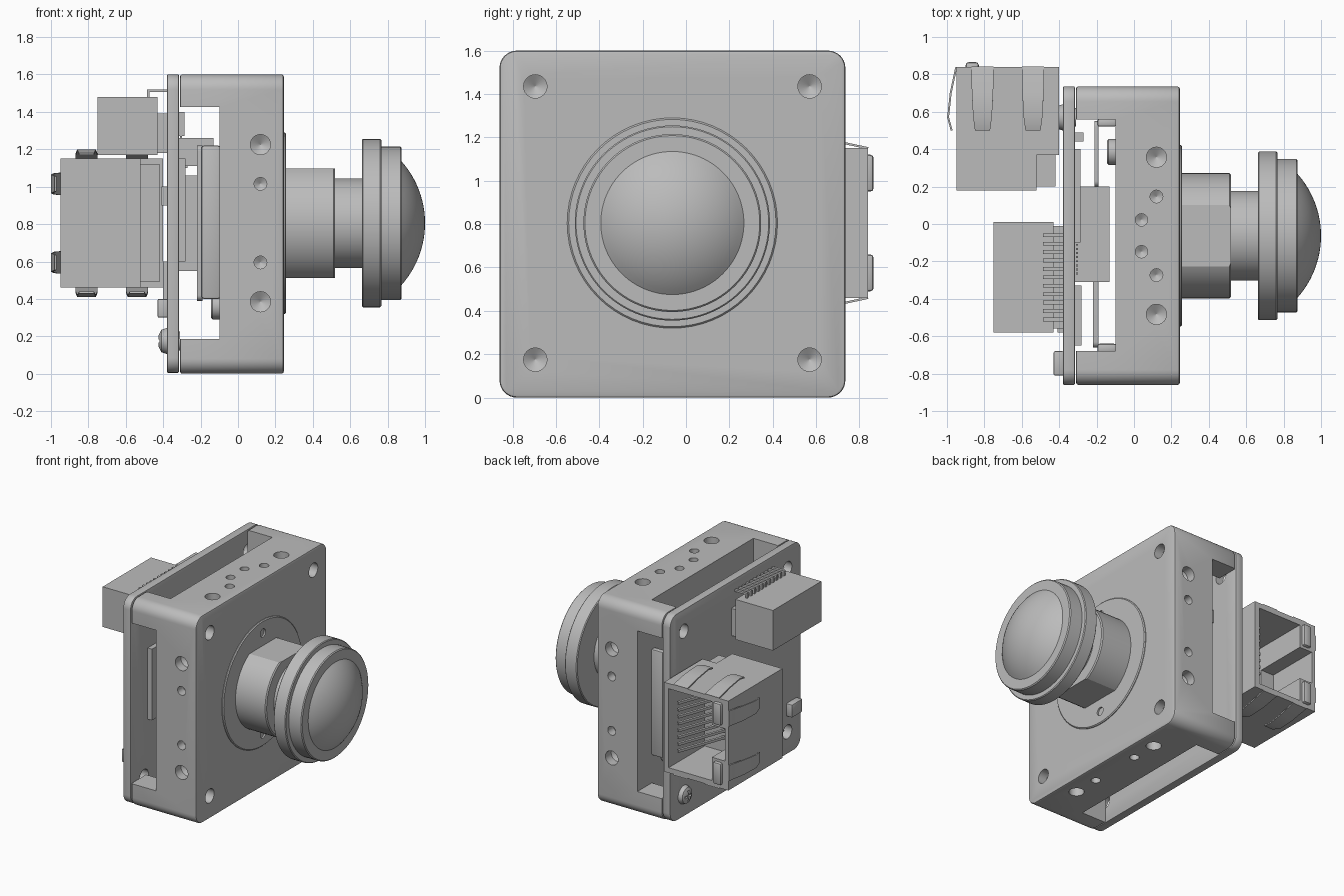
import bpy, bmesh, math
from mathutils import Vector, Matrix

cube = bpy.data.objects.get("Cube")
if cube:
    bpy.data.objects.remove(cube, do_unlink=True)

grey = bpy.data.materials.new("plain grey")
grey.use_nodes = True
grey.diffuse_color = (0.5, 0.5, 0.5, 1)
grey.node_tree.nodes["Principled BSDF"].inputs["Base Color"].default_value = (0.5, 0.5, 0.5, 1)

CY, CZ = -0.063, 0.805            # optical axis
Y0, Y1, Z0, Z1 = -0.86, 0.735, 0.0, 1.6


def activate(ob):
    bpy.ops.object.select_all(action='DESELECT')
    ob.select_set(True)
    bpy.context.view_layer.objects.active = ob


def finish(name, bm):
    bmesh.ops.recalc_face_normals(bm, faces=bm.faces)
    me = bpy.data.meshes.new(name)
    bm.to_mesh(me)
    bm.free()
    me.materials.append(grey)
    ob = bpy.data.objects.new(name, me)
    bpy.context.collection.objects.link(ob)
    return ob


def smooth(ob):
    activate(ob)
    bpy.ops.object.shade_smooth_by_angle(angle=math.radians(30))


def modify(ob, kind, **settings):
    mod = ob.modifiers.new(kind.title(), kind)
    for key, value in settings.items():
        setattr(mod, key, value)
    activate(ob)
    bpy.ops.object.modifier_apply(modifier=mod.name)


def box(name, x, y, z, bevel=0, corner=0):
    """Box from three (low, high) ranges; corner rounds the edges along x."""
    bm = bmesh.new()
    bmesh.ops.create_cube(bm, size=1)
    for v in bm.verts:
        v.co = Vector([r[0] if c < 0 else r[1] for r, c in zip((x, y, z), v.co)])
    if corner:
        edges = [e for e in bm.edges if abs(e.verts[0].co.x - e.verts[1].co.x) > 1e-5]
        bmesh.ops.bevel(bm, geom=edges, offset=corner, segments=8, profile=0.5, affect='EDGES')
    ob = finish(name, bm)
    if bevel:
        modify(ob, 'BEVEL', width=bevel, segments=2, limit_method='ANGLE', angle_limit=math.radians(40))
    smooth(ob)
    return ob


def lathe(name, profile, origin=(0, CY, CZ), axis=(1, 0, 0), steps=64):
    """Spin (distance, radius) pairs round an axis through origin."""
    bm = bmesh.new()
    turn = Vector((1, 0, 0)).rotation_difference(Vector(axis)).to_matrix()
    rings = []
    for d, r in profile:
        ring = []
        for i in range(steps):
            a = 2 * math.pi * i / steps
            ring.append(bm.verts.new(Vector(origin) + turn @ Vector((d, r * math.cos(a), r * math.sin(a)))))
        rings.append(ring)
    for a, b in zip(rings, rings[1:]):
        for i in range(steps):
            j = (i + 1) % steps
            bm.faces.new((a[i], a[j], b[j], b[i]))
    bm.faces.new(rings[0])
    bm.faces.new(rings[-1])
    bmesh.ops.remove_doubles(bm, verts=bm.verts, dist=1e-5)
    ob = finish(name, bm)
    smooth(ob)
    return ob


def cut(ob, cutters):
    for c in cutters:
        modify(ob, 'BOOLEAN', object=c, operation='DIFFERENCE', solver='EXACT')
        bpy.data.objects.remove(c, do_unlink=True)
    smooth(ob)


def drill(point, inward, r):
    """Blind hole with a conical end."""
    return lathe("drill_cutter", [(-0.05, r), (0.07, r), (0.07 + r * 0.6, 0.002)], point, inward, 24)


# Housing: solid front block with four corner posts
housing = box("housing", (-0.31, 0.245), (Y0, Y1), (Z0, Z1), 0.012, 0.08)
cutters = [box("slot", (-0.4, -0.1), (-1, 1), (0.185, 1.425)),
           box("slot", (-0.4, -0.1), (-0.68, 0.56), (-1, 2))]
corners = [(y, z) for y in (-0.695, 0.57) for z in (0.175, 1.435)]
cutters += [drill((0.245, y, z), (-1, 0, 0), 0.054) for y, z in corners]
for offset, r in ((0.42, 0.054), (0.21, 0.034)):
    for s in (-1, 1):
        o = s * offset
        cutters += [drill((0.12, Y0, CZ + o), (0, 1, 0), r), drill((0.12, Y1, CZ + o), (0, -1, 0), r),
                    drill((0.12, CY + o, Z1), (0, 0, -1), r), drill((0.12, CY + o, Z0), (0, 0, 1), r)]
cutters += [drill((0.04, CY + s * 0.085, Z1), (0, 0, -1), 0.033) for s in (-1, 1)]
cut(housing, cutters)

# Main circuit board with corner holes
board = box("main_board", (-0.38, -0.316), (Y0, Y1), (Z0 + 0.005, Z1), 0.006, 0.08)
cut(board, [lathe("hole", [(-0.5, 0.054), (-0.2, 0.054)], (0, y, z), steps=24)
            for y, z in corners])
screw = lathe("board_screw", [(-0.31, 0.05), (-0.38, 0.05), (-0.38, 0.07), (-0.41, 0.06), (-0.425, 0.03)],
              (0, 0.57, 0.175), steps=32)
cut(screw, [box("cross", (-0.5, -0.408), (0.53, 0.61), (0.166, 0.184)),
            box("cross", (-0.5, -0.408), (0.561, 0.579), (0.135, 0.215))])

# Lens mount plate
plate = lathe("mount_plate", [(0.2, 0.485), (0.25, 0.485), (0.257, 0.478)])
cut(plate, [lathe("hole", [(0.22, 0.032), (0.3, 0.032)], (0, CY, CZ + s * 0.39), steps=24) for s in (-1, 1)])

# Lens holder: a barrel with flats above and below
holder = lathe("lens_holder", [(0.24, 0.335), (0.51, 0.335), (0.518, 0.327)])
cut(holder, [box("flat", (0.1, 0.7), (-0.6, 0.5), z) for z in ((CZ + 0.292, 1.4), (0.2, CZ - 0.292))])

# Lens barrel and domed glass
lathe("lens_barrel", [(0.5, 0.24), (0.662, 0.24), (0.662, 0.444), (0.668, 0.45), (0.76, 0.45), (0.766, 0.444),
                      (0.766, 0.41), (0.868, 0.41), (0.875, 0.403), (0.875, 0.32)], steps=96)
R = 0.498
reach = math.asin(0.33 / R)
lathe("front_glass", [(0.86, 0.33)] + [(1 - R + R * math.cos(reach * (1 - i / 12)),
                                        R * math.sin(reach * (1 - i / 12))) for i in range(13)], steps=96)

# Sensor board, its side rails and the parts between the boards
box("sensor_board", (-0.22, -0.19), (-0.66, 0.2), (0.39, 1.22), corner=0.03)
box("sensor_board_edge", (-0.21, -0.19), (0.2, 0.55), (0.4, 1.21), corner=0.03)
for name, y in (("front_rail", (-0.69, -0.64)), ("back_rail", (0.52, 0.565))):
    rail = box(name, (-0.195, -0.095), y, (0.4, 1.22), 0.012)
box("board_connector", (-0.317, -0.21), (-0.31, 0.2), (0.55, 1.06))
box("upper_connector", (-0.317, -0.13), (-0.31, 0.2), (1.11, 1.26))
box("front_chip", (-0.317, -0.28), (-0.65, -0.33), (0.6, 1.15))
box("upper_chip", (-0.317, -0.285), (-0.1, 0.4), (1.27, 1.4))
box("back_chip", (-0.317, -0.27), (0.44, 0.49), (1.1, 1.2))
lathe("inner_screw", [(-0.09, 0.07), (-0.135, 0.07), (-0.145, 0.06)], (0, 0.385, 0.36), steps=32)
for i in range(20):
    y = -0.27 + i * 0.022
    box("connector_pin", (-0.31, -0.3), (y, y + 0.01), (1.255, 1.27))

# Small parts on the outer face of the board
box("side_switch", (-0.43, -0.375), (-0.81, -0.68), (0.3, 0.4), 0.008)
box("lower_chip", (-0.4, -0.375), (-0.5, -0.2), (0.35, 0.6))
box("small_chip", (-0.41, -0.375), (-0.58, -0.48), (0.9, 1.0))

# Pin header with bent pins
box("header_body", (-0.75, -0.43), (-0.58, 0.01), (1.17, 1.48))
box("header_foot", (-0.435, -0.375), (-0.56, -0.01), (1.18, 1.39))
for i in range(11):
    y = -0.06 - i * 0.045
    box("header_pin", (-0.487, -0.375), (y - 0.01, y + 0.01), (1.505, 1.52))
    box("header_pin_leg", (-0.487, -0.472), (y - 0.01, y + 0.01), (1.46, 1.52))

# Network socket, open towards the back
socket = box("socket_shell", (-0.95, -0.4), (0.37, 0.84), (0.46, 1.15))
cut(socket, [box("mouth", (-0.81, -0.44), (0.4, 0.9), (0.5, 1.11)),
             box("latch", (-0.92, -0.79), (0.42, 0.9), (0.68, 0.93))])
box("socket_rear", (-0.95, -0.52), (0.18, 0.371), (0.46, 1.15))
box("socket_rear_foot", (-0.525, -0.42), (0.2, 0.371), (0.49, 1.12))
for z in ((0.95, 1.12), (0.49, 0.66)):
    box("socket_light", (-0.9, -0.83), (0.8, 0.865), z, 0.015)
for i in range(8):
    z = 0.62 + i * 0.053
    wire = box("socket_contact", (-0.01, 0.01), (-0.2, 0.2), (-0.01, 0.01))
    wire.matrix_world = Matrix.Translation((-0.55, 0.6, z)) @ Matrix.Rotation(-0.35, 4, 'Z')


def spring(base, out, across):
    """Bent strip running forward from the socket mouth and bulging outwards."""
    bm = bmesh.new()
    rows = []
    for back, lift, half in ((0, 0, 0.06), (0.14, 0.03, 0.057), (0.27, 0.044, 0.05), (0.34, 0.025, 0.04)):
        p = Vector(base) + Vector((0, -back, 0)) + Vector(out) * lift
        rows.append([bm.verts.new(p + Vector(across) * half * s) for s in (-1, 1)])
    for a, b in zip(rows, rows[1:]):
        bm.faces.new((a[0], a[1], b[1], b[0]))
    ob = finish("socket_spring", bm)
    modify(ob, 'SOLIDIFY', thickness=0.01, offset=0)
    smooth(ob)


for x in (-0.81, -0.54):
    spring((x, 0.84, 1.15), (0, 0, 1), (1, 0, 0))
    spring((x, 0.84, 0.46), (0, 0, -1), (1, 0, 0))
for z in (1.015, 0.595):
    spring((-0.95, 0.84, z), (-1, 0, 0), (0, 0, 1))
